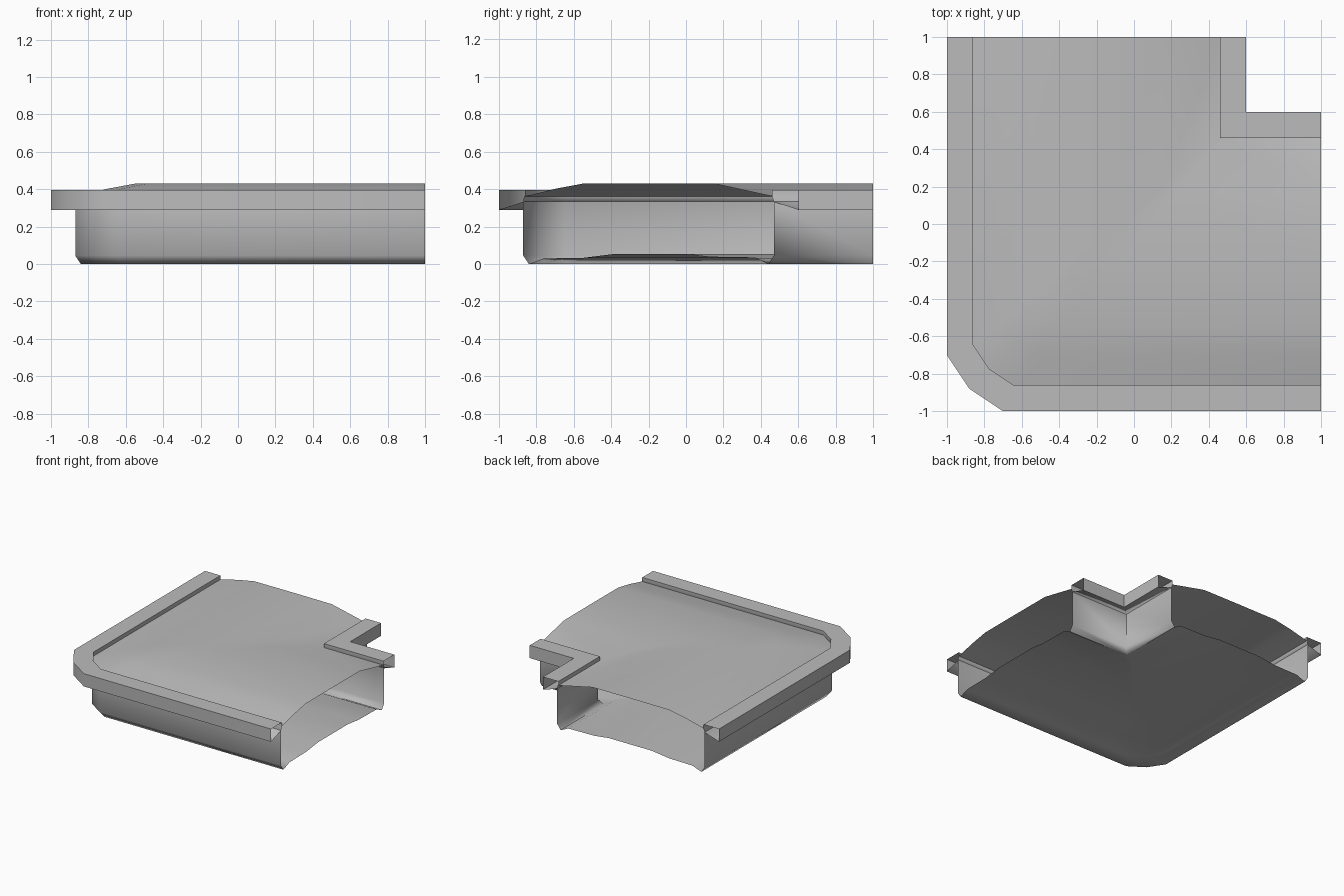
import bpy, bmesh
from math import radians

if "Cube" in bpy.data.objects:
    bpy.data.objects.remove(bpy.data.objects["Cube"])

grey = bpy.data.materials.new("plain grey")
grey.use_nodes = True
colour = (0.5, 0.5, 0.5, 1)
grey.diffuse_color = colour
grey.node_tree.nodes["Principled BSDF"].inputs["Base Color"].default_value = colour

INNER, OUTER, END = 0.46, -0.86, 1.0


def lane(t, z):
    """Path of one profile point round the bend; rounder towards the outside."""
    w = max(0, (INNER - t) / (INNER - OUTER))
    cut = 0.215 * w if w <= 1 else 0.215 + 0.6 * (OUTER - t)
    mid = t + 0.4 * cut
    return [(END, t, z), (t + cut, t, z), (mid, mid, z), (t, t + cut, z), (t, END, z)]


def sweep(name, profile, closed=False):
    """Sweep a (distance, height) profile round the bend with open ends."""
    bm = bmesh.new()
    rows = [[bm.verts.new(p) for p in lane(t, z)] for t, z in profile]
    pairs = list(zip(rows, rows[1:]))
    if closed:
        pairs.append((rows[-1], rows[0]))
    for a, b in pairs:
        for i in range(len(a) - 1):
            bm.faces.new((a[i], a[i + 1], b[i + 1], b[i]))
    bmesh.ops.remove_doubles(bm, verts=bm.verts, dist=0.0005)
    bmesh.ops.recalc_face_normals(bm, faces=bm.faces)
    mesh = bpy.data.meshes.new(name)
    bm.to_mesh(mesh)
    bm.free()
    mesh.materials.append(grey)
    obj = bpy.data.objects.new(name, mesh)
    bpy.context.collection.objects.link(obj)
    bpy.ops.object.select_all(action='DESELECT')
    obj.select_set(True)
    bpy.context.view_layer.objects.active = obj
    bpy.ops.object.shade_smooth_by_angle(angle=radians(80))
    return obj


# Cambered deck
sweep("deck", [(INNER, 0.362), (0.15, 0.43), (-0.2, 0.431), (-0.55, 0.43),
               (-0.7, 0.402), (OUTER, 0.362)][::-1])

# Side walls and arched underside
sweep("hull", [(0.465, 0.362), (0.47, 0.33), (0.47, 0.045), (0.44, 0), (0.37, 0.033),
               (0.13, 0.037), (0, 0.053), (-0.39, 0.053), (-0.55, 0.033), (-0.76, 0.03),
               (-0.84, 0), (-0.87, 0.045), (-0.87, 0.33), (-0.865, 0.362)])

# Hollow kerbs with sloping undersides, one along each edge
for name, edge, side in (("inner_kerb", INNER, 1), ("outer_kerb", OUTER, -1)):
    sweep(name, [(edge, 0.395), (edge + side * 0.14, 0.395), (edge + side * 0.14, 0.29),
                 (edge + side * 0.01, 0.332), (edge, 0.36)], closed=True)
